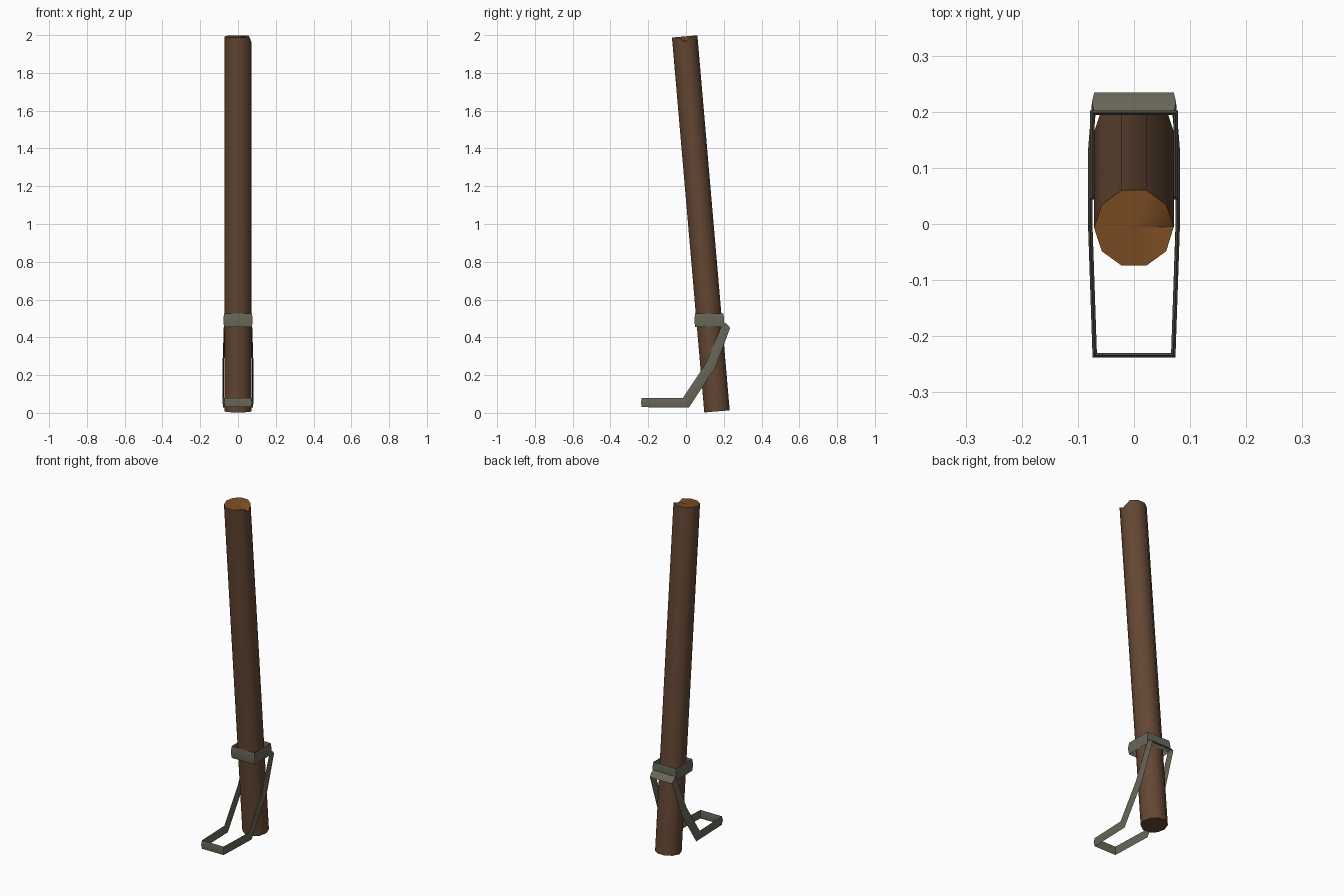
import bpy, bmesh, math
from mathutils import Vector

if "Cube" in bpy.data.objects:
    bpy.data.objects.remove(bpy.data.objects["Cube"])


def material(name, rgb):
    m = bpy.data.materials.new(name)
    m.diffuse_color = (*rgb, 1)
    m.use_nodes = True
    m.node_tree.nodes["Principled BSDF"].inputs["Base Color"].default_value = m.diffuse_color
    return m


BARK = material("brown wood", (0.125, 0.062, 0.033))
CUT = material("cut wood end", (0.2, 0.075, 0.017))
METAL = material("dull grey metal", (0.14, 0.134, 0.098))


def finish(name, bm, mats, angle):
    bmesh.ops.recalc_face_normals(bm, faces=bm.faces[:])
    me = bpy.data.meshes.new(name)
    bm.to_mesh(me)
    bm.free()
    for m in mats:
        me.materials.append(m)
    ob = bpy.data.objects.new(name, me)
    bpy.context.collection.objects.link(ob)
    bpy.ops.object.select_all(action='DESELECT')
    ob.select_set(True)
    bpy.context.view_layer.objects.active = ob
    bpy.ops.object.shade_smooth_by_angle(angle=math.radians(angle))
    return ob


def band(name, stations, bulge=0.004):
    """Closed thin strap; each station is its lower and upper edge point."""
    bm = bmesh.new()
    n = len(stations)
    mids = [(Vector(a) + Vector(b)) / 2 for a, b in stations]
    rings = []
    for i, (lo, hi) in enumerate(stations):
        lo, hi = Vector(lo), Vector(hi)
        across = (hi - lo).normalized()
        t0 = (mids[i] - mids[i - 1]).normalized()
        t1 = (mids[(i + 1) % n] - mids[i]).normalized()
        n0, n1 = t0.cross(across).normalized(), t1.cross(across).normalized()
        out = (n0 + n1) / (1 + n0.dot(n1)) * bulge
        rings.append([bm.verts.new(p) for p in (lo, mids[i] + out, hi, mids[i] - out)])
    for i in range(n):
        a, b = rings[i], rings[(i + 1) % n]
        for k in range(4):
            j = (k + 1) % 4
            bm.faces.new((a[k], a[j], b[j], b[k]))
    return finish(name, bm, [METAL], 35)


# Leaning ten-sided pole with one chipped corner at the top
bottom, top = Vector((0, 0.164, 0.008)), Vector((0, -0.007, 1.993))
axis = (top - bottom).normalized()
u = Vector((1, 0, 0))
v = axis.cross(u)
bm = bmesh.new()
rims = []
for c in (bottom, top):
    rims.append([bm.verts.new(c + 0.071 * (u * math.cos(i * math.tau / 10) + v * math.sin(i * math.tau / 10)))
                 for i in range(10)])
rims[1][0].co -= axis * 0.03
centre = bm.verts.new(top)
bm.faces.new(rims[0])
for i in range(10):
    j = (i + 1) % 10
    bm.faces.new((rims[0][i], rims[0][j], rims[1][j], rims[1][i]))
    bm.faces.new((rims[1][i], rims[1][j], centre)).material_index = 1
finish("pole", bm, [BARK, CUT], 40)

# Square clamp around the pole
band("clamp", [((x, y, 0.456), (x, y, 0.526)) for x, y in
               ((-0.074, 0.048), (0.074, 0.048), (0.074, 0.198), (-0.074, 0.198))])

# Bent foot loop: half width, lower edge (y, z), upper edge (y, z), mirrored in x
half = [(0.07, (-0.234, 0.03), (-0.234, 0.08)),
        (0.078, (0.016, 0.029), (-0.016, 0.08)),
        (0.078, (0.155, 0.24), (0.107, 0.265)),
        (0.071, (0.234, 0.45), (0.197, 0.482))]
right = [((x, *lo), (x, *hi)) for x, lo, hi in half]
left = [((-x, *lo), (-x, *hi)) for x, lo, hi in reversed(half)]
band("foot_loop", right + left)
